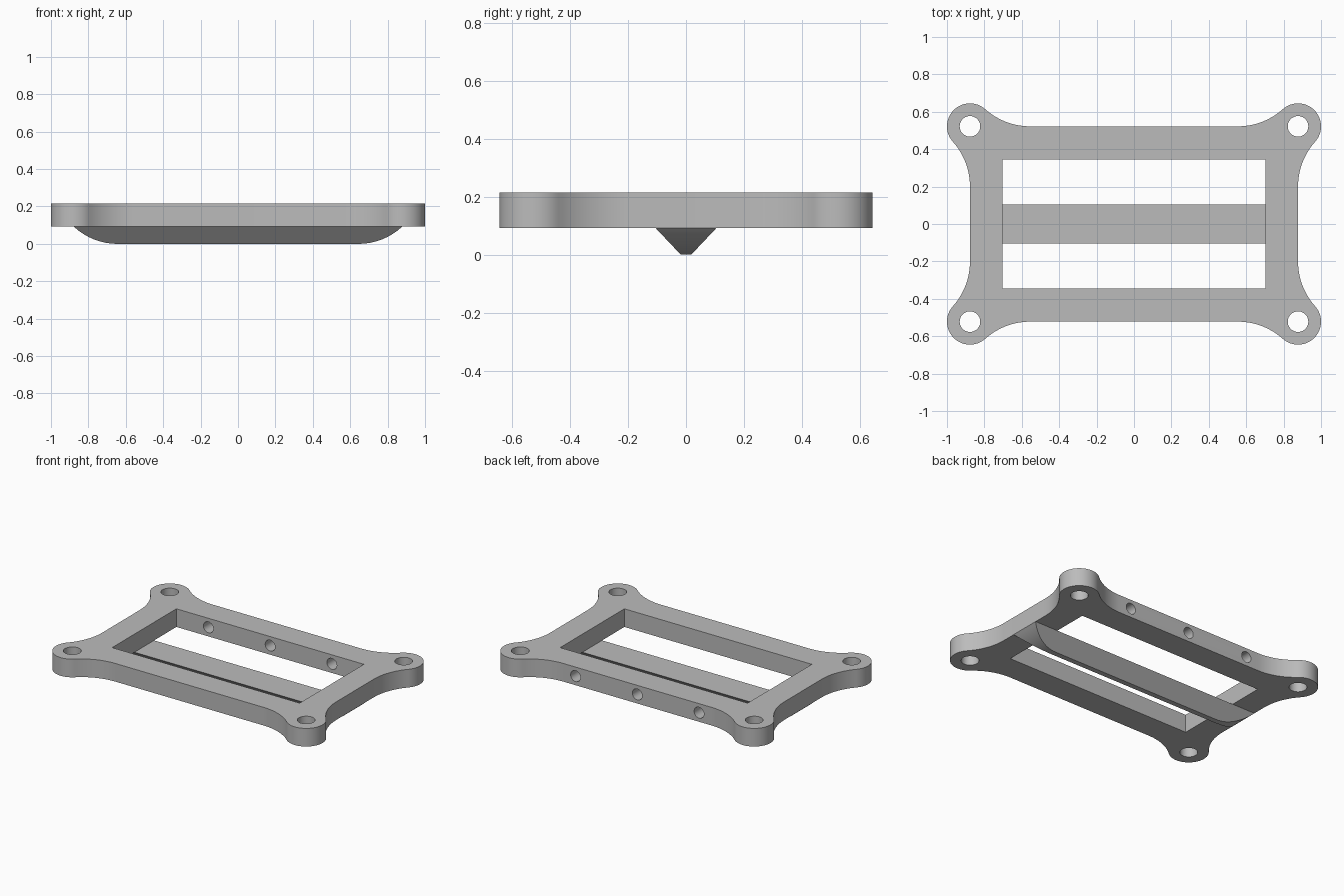
import bpy, bmesh, math
from mathutils import Matrix, Vector

cube = bpy.data.objects.get("Cube")
if cube:
    bpy.data.objects.remove(cube, do_unlink=True)

Z0, Z1 = 0.092, 0.215           # underside and top of the frame
EAR = Vector((0.877, 0.522))    # corner ear centre
EAR_R, FILLET_R = 0.123, 0.36

grey = bpy.data.materials.new("grey")
grey.use_nodes = True
colour = (0.5, 0.5, 0.5, 1)
grey.diffuse_color = colour
grey.node_tree.nodes["Principled BSDF"].inputs["Base Color"].default_value = colour


def make_object(name, bm):
    bmesh.ops.recalc_face_normals(bm, faces=bm.faces)
    mesh = bpy.data.meshes.new(name)
    bm.to_mesh(mesh)
    bm.free()
    mesh.materials.append(grey)
    obj = bpy.data.objects.new(name, mesh)
    bpy.context.collection.objects.link(obj)
    return obj


def smooth(obj):
    bpy.ops.object.select_all(action='DESELECT')
    obj.select_set(True)
    bpy.context.view_layer.objects.active = obj
    bpy.ops.object.shade_smooth_by_angle(angle=math.radians(30))


def arc(centre, radius, a0, a1, steps):
    return [centre + radius * Vector((math.cos(a), math.sin(a)))
            for a in (a0 + (a1 - a0) * i / steps for i in range(steps + 1))]


def corner_outline():
    # side fillet, round ear, then end fillet, counter-clockwise
    reach = math.sqrt((FILLET_R + EAR_R) ** 2 - FILLET_R ** 2)
    tilt = math.atan2(reach, FILLET_R)
    side = EAR + Vector((FILLET_R, -reach))
    end = EAR + Vector((-reach, FILLET_R))
    pts = arc(side, FILLET_R, math.pi, math.pi - tilt, 14)
    pts += arc(EAR, EAR_R, -tilt, math.pi / 2 + tilt, 36)[1:-1]
    pts += arc(end, FILLET_R, tilt - math.pi / 2, -math.pi / 2, 14)
    return pts


def cutter(bm, radius, matrix):
    bmesh.ops.create_cone(bm, cap_ends=True, segments=40, radius1=radius,
                          radius2=radius, depth=0.5, matrix=matrix)


# Frame plate: one corner outline mirrored to all four
quarter = corner_outline()
outline = []
for sx, sy in ((1, 1), (-1, 1), (-1, -1), (1, -1)):
    pts = [(p.x * sx, p.y * sy, Z0) for p in quarter]
    outline += pts if sx * sy > 0 else pts[::-1]
bm = bmesh.new()
face = bm.faces.new([bm.verts.new(p) for p in outline])
top = bmesh.ops.extrude_face_region(bm, geom=[face])["geom"]
bmesh.ops.translate(bm, vec=(0, 0, Z1 - Z0),
                    verts=[v for v in top if isinstance(v, bmesh.types.BMVert)])
frame = make_object("frame", bm)

# Cutters: window, corner bolt holes and three cross holes in the back rail
bm = bmesh.new()
bmesh.ops.create_cube(bm, matrix=Matrix.Translation((0, 0, 0.15))
                      @ Matrix.Diagonal((1.406, 0.688, 0.5, 1)))
for sx in (-1, 1):
    for sy in (-1, 1):
        cutter(bm, 0.055, Matrix.Translation((sx * EAR.x, sy * EAR.y, 0.15)))
cuts = [make_object("opening_cutter", bm)]
bm = bmesh.new()
for x in (-0.463, 0, 0.463):
    cutter(bm, 0.037, Matrix.Translation((x, 0.45, (Z0 + Z1) / 2))
           @ Matrix.Rotation(math.pi / 2, 4, 'X'))
cuts.append(make_object("cross_hole_cutter", bm))
for cut in cuts:
    mod = frame.modifiers.new("cut", 'BOOLEAN')
    mod.operation, mod.solver, mod.object = 'DIFFERENCE', 'EXACT', cut
bpy.context.view_layer.update()
frame.data = bpy.data.meshes.new_from_object(
    frame.evaluated_get(bpy.context.evaluated_depsgraph_get()))
frame.modifiers.clear()
for cut in cuts:
    bpy.data.objects.remove(cut, do_unlink=True)
smooth(frame)

# Keel bar: tapered section whose ends sweep up to the frame underside
SWEEP_X, SWEEP_R = 0.645, 0.34
lift = math.acos(1 - Z0 / SWEEP_R)
half = [(SWEEP_X + SWEEP_R * math.sin(lift * i / 16),
         SWEEP_R * (1 - math.cos(lift * i / 16))) for i in range(17)]
stations = [(-x, z) for x, z in reversed(half)] + half
bm = bmesh.new()
rings = []
for x, z in stations:
    w = 0.018 + (0.105 - 0.018) * z / Z0
    rings.append([bm.verts.new(p) for p in
                  ((x, -w, z), (x, w, z), (x, 0.105, Z0), (x, -0.105, Z0))])
for a, b in zip(rings, rings[1:]):
    for i in range(4):
        j = (i + 1) % 4
        bm.faces.new((a[i], a[j], b[j], b[i]))
bmesh.ops.remove_doubles(bm, verts=bm.verts, dist=0.0001)
smooth(make_object("keel_bar", bm))
